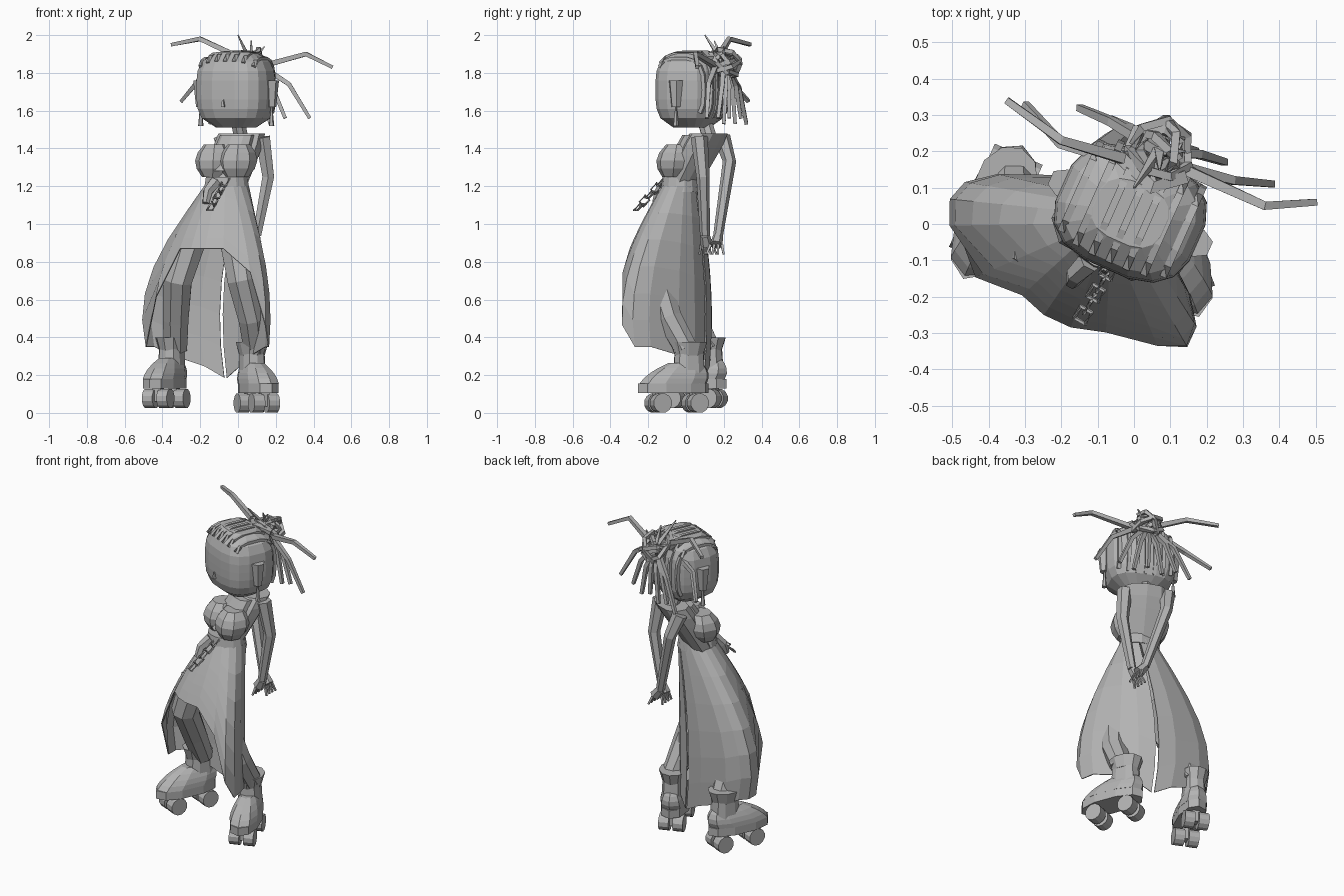
import bpy
from math import sin, cos, pi, radians, copysign
from mathutils import Vector as V, Matrix

cube = bpy.data.objects.get("Cube")
if cube:
    bpy.data.objects.remove(cube, do_unlink=True)

grey = bpy.data.materials.new("matte_grey")
grey.use_nodes = True
grey.diffuse_color = (0.45, 0.45, 0.45, 1)
grey.node_tree.nodes["Principled BSDF"].inputs["Base Color"].default_value = grey.diffuse_color


def make(name, verts, faces):
    mesh = bpy.data.meshes.new(name)
    mesh.from_pydata([tuple(v) for v in verts], [], faces)
    mesh.materials.append(grey)
    obj = bpy.data.objects.new(name, mesh)
    bpy.context.collection.objects.link(obj)
    return obj


def bridge(name, rings, loop=False):
    """Skin equal rings of points; ends are capped unless looped."""
    sides, count = len(rings[0]), len(rings)
    faces = []
    for j in range(count if loop else count - 1):
        a, b = j * sides, (j + 1) % count * sides
        for i in range(sides):
            k = (i + 1) % sides
            faces.append((a + i, a + k, b + k, b + i))
    if not loop:
        faces.append(tuple(reversed(range(sides))))
        faces.append(tuple(range((count - 1) * sides, count * sides)))
    return make(name, [p for ring in rings for p in ring], faces)


def boxy(value, power):
    return copysign(abs(value) ** power, value)


def circle(sides, power=1.0):
    angles = [2 * pi * (i + 0.5) / sides for i in range(sides)]
    return [(boxy(cos(a), power), boxy(sin(a), power)) for a in angles]


def straight(t):
    return 1


def body(name, low, high, width, depth, shape=straight, steps=1, sides=10, power=0.8, turn=0):
    """Flat rings stacked along a spine, scaled by shape(t)."""
    rotate = Matrix.Rotation(radians(turn), 3, "Z")
    rings = []
    for j in range(steps + 1):
        t = j / steps
        centre, s = V(low).lerp(V(high), t), shape(t)
        rings.append([centre + rotate @ V((width * s * c, depth * s * d, 0)) for c, d in circle(sides, power)])
    return bridge(name, rings)


def tube(name, points, start, end=None, sides=6, loop=False):
    """Bent limb of given thickness, tapering from start to end."""
    pts = [V(p) for p in points]
    end = start if end is None else end
    last = len(pts) - 1
    rings = []
    for k, p in enumerate(pts):
        ahead, behind = (pts[k - last], pts[k - 1]) if loop else (pts[min(k + 1, last)], pts[max(k - 1, 0)])
        d = (ahead - behind).normalized()
        u = d.cross(V((0, 1, 0)) if abs(d.y) < 0.8 else V((1, 0, 0))).normalized()
        w = d.cross(u)
        r = start + (end - start) * k / last
        rings.append([p + r * (u * c + w * s) for c, s in circle(sides)])
    return bridge(name, rings, loop)


def place(parts, spot, turn):
    for part in parts:
        part.location = spot
        part.rotation_euler.z = radians(turn)


def rounded(t, power=3.3, least=0.5):
    return max(least, (1 - abs(2 * t - 1) ** power) ** (1 / power))


# Head, turned to its right, with face details
WIDE, DEEP, TALL, MID = 0.205, 0.17, 0.2, 1.71
head = [body("head", (0, 0, MID - TALL), (0, 0, MID + TALL), WIDE, DEEP, rounded, 8, 16, 0.7),
        tube("nose", [(0, -DEEP, 1.66), (0, -DEEP, 1.62)], 0.005, 0.013, 4)]
for side, tag in ((1, "left"), (-1, "right")):
    x = side * WIDE
    head.append(tube(tag + "_ear", [(x, 0, 1.62), (x, 0, 1.76)], 0.025, 0.04))
    head.append(tube(tag + "_earring", [(x, 0, 1.62), (x, 0, 1.52)], 0.005, 0.015, 5))

# Braided rows following the scalp from brow to nape
for k in range(-3, 4):
    x = k * WIDE / 4
    s = (1 - abs(x / WIDE) ** 3) ** (1 / 3)
    arc = [radians(a) for a in range(-140, 41, 20)]
    path = [(x, s * DEEP * boxy(cos(a), 0.7), MID - s * TALL * boxy(sin(a), 0.7)) for a in arc]
    head.append(tube("braid_row", path, 0.014, sides=4))
place(head, (-0.01, 0.03, 0), -24)

# Knotted bun made of tilted loops, with a wrap in front
bun = V((0.07, 0.2, 1.85))
for k in range(7):
    tilt = Matrix.Rotation(k * 0.9, 3, "Z") @ Matrix.Rotation(0.3 + k * 0.15, 3, "X")
    r = 0.09 if k % 2 else 0.065
    tube("bun_loop", [bun + tilt @ V((r * c, r * s, 0)) for c, s in circle(7)], 0.016, sides=4, loop=True)
tube("bun_wrap", [(-0.04, 0.19, 1.87), (0.05, 0.1, 1.9), (0.14, 0.13, 1.87)], 0.025, sides=4)


def lock(root, bend, tip, thin=0.013):
    tube("hair_lock", [root, bend, tip], 0.02, thin, 4)


# Long side locks, hanging back locks and short spikes
lock((-0.03, 0.18, 1.9), (-0.2, 0.23, 1.98), (-0.35, 0.34, 1.95))
lock((0, 0.16, 1.86), (-0.2, 0.22, 1.77), (-0.3, 0.33, 1.65))
lock((0.14, 0.15, 1.84), (0.36, 0.05, 1.9), (0.5, 0.06, 1.83))
lock((0.12, 0.16, 1.84), (0.27, 0.12, 1.74), (0.38, 0.11, 1.56))
for k in range(6):
    tip = V((-0.15 + 0.08 * k, 0.32 - 0.03 * k, 1.53 + 0.03 * (k % 2)))
    lock(bun, bun.lerp(tip, 0.6) + V((0, 0.01, 0.06)), tip)
for k in range(3):
    tip = V((0.07 * k, 0.1 + 0.05 * k, 2 - 0.03 * k))
    lock(bun, bun.lerp(tip, 0.5), tip, 0.004)

# Neck, torso and bust, twisted to the right
TWIST = -28
tube("neck", [(0.02, 0.13, 1.44), (0, 0.1, 1.54)], 0.04, sides=8)
body("torso", (-0.07, -0.03, 1.18), (0.02, 0.12, 1.48), 0.13, 0.085,
     lambda t: 0.85 + 0.25 * t - 0.12 * t ** 8, 5, turn=TWIST)
body("upper_chest", (-0.06, -0.03, 1.28), (0, 0.06, 1.47), 0.13, 0.09,
     lambda t: 0.9 - 0.15 * t, 2, turn=TWIST)
for tag, x, y in (("left", 0.005, -0.055), ("right", -0.12, 0.01)):
    body(tag + "_breast", (x - 0.01, y - 0.01, 1.25), (x, y + 0.01, 1.42), 0.1, 0.1,
         lambda t: rounded(t, 2.2, 0.6), 4, 8, 0.9, TWIST)

# Arms crossed behind the back, with fingers
arms = {"left": [(0.13, 0.07, 1.46), (0.16, 0.09, 1.25), (0.1, 0.1, 0.94)],
        "right": [(-0.09, 0.19, 1.46), (-0.05, 0.23, 1.33), (0.06, 0.17, 0.94)]}
for tag, path in arms.items():
    tube(tag + "_arm", path, 0.045, 0.026)
    wrist = V(path[2])
    palm = wrist + V((-0.03, 0.01, -0.05) if tag == "left" else (0.04, -0.01, -0.05))
    tube(tag + "_hand", [wrist, palm], 0.026, 0.034)
    for k in range(4):
        root = palm + V((0, 0.02 * (k - 1.5), 0))
        tube(tag + "_finger", [root, root + (palm - wrist) * 0.6 + V((0, 0.01 * (k - 1.5), -0.02))], 0.01, 0.007, 4)

# Skirt: sheared boxy bell, arched open in front and slit behind
WAIST, COLUMNS, ROWS, SLIT, FRONT = 1.2, 17, 6, 55, 120
verts, faces = [], []
for i in range(COLUMNS + 1):
    swing = 2 + 356 * i / COLUMNS
    a = radians(SLIT - swing)
    from_front = abs(swing - SLIT - FRONT)
    from_slit = min(swing, 360 - swing)
    arch = max(0.35, 0.87 - max(0, from_front - 38) / 75)
    hem = min(arch, 0.18 + from_slit / 350) if from_slit < 60 else arch
    inner = V((-0.06 + 0.12 * cos(a), -0.03 + 0.1 * sin(a), 0))
    y = 0.26 * boxy(sin(a), 0.7)
    outer = V((-0.17 + 0.29 * boxy(cos(a), 0.7) - 0.5 * y, y - 0.12, 0))
    for j in range(ROWS + 1):
        z = WAIST + (hem - WAIST) * j / ROWS
        p = inner.lerp(outer, sin((WAIST - z) / 0.7 * pi / 2))
        verts.append((p.x, p.y, z))
for i in range(COLUMNS):
    for j in range(ROWS):
        a = i * (ROWS + 1) + j
        b = a + ROWS + 1
        faces.append((a, b, b + 1, a + 1))
skirt = make("skirt", verts, faces)
skirt.modifiers.new("cloth_thickness", "SOLIDIFY").thickness = 0.006

# Waistband with knot and hanging chain
body("waistband", (-0.06, -0.03, 1.17), (-0.06, -0.03, 1.25), 0.125, 0.105, lambda t: 1 - 0.1 * t, 2, 14, 1)
tube("sash_knot", [(-0.12, -0.1, 1.22), (-0.16, -0.14, 1.17), (-0.17, -0.16, 1.11)], 0.035, 0.02)
top, tip = V((-0.07, -0.13, 1.22)), V((-0.14, -0.25, 1.09))
along = (tip - top).normalized()
across = along.cross(V((0, 0, 1))).normalized()
for k in range(5):
    wide = across.cross(along) if k % 2 else across
    corners = [top.lerp(tip, k / 4) + along * (0.035 * c) + wide * (0.025 * s) for c, s in circle(4)]
    tube("chain_link", corners, 0.007, sides=4, loop=True)

# Legs: hip, knee, calf, ankle
legs = {"left": [(-0.02, -0.1, 0.95), (0.02, -0.15, 0.7), (0.07, -0.09, 0.5), (0.09, 0, 0.34)],
        "right": [(-0.25, -0.06, 0.92), (-0.32, -0.07, 0.7), (-0.33, 0.04, 0.5), (-0.33, 0.12, 0.34)]}
for tag, path in legs.items():
    tube(tag + "_leg", path, 0.09, 0.065, 8)

# Roller boots
for tag, spot, turn in (("left", (0.1, -0.05, -0.015), 21), ("right", (-0.38, 0.05, 0.01), -24)):
    boot = [body(tag + "_sole", (0, -0.02, 0.12), (0, -0.02, 0.17), 0.085, 0.2, power=0.9),
            body(tag + "_shoe", (0, -0.02, 0.17), (0, 0.05, 0.28), 0.085, 0.19, lambda t: 1 - 0.5 * t * t, 4),
            body(tag + "_ankle", (0, 0.07, 0.17), (0, 0.07, 0.36), 0.07, 0.09, lambda t: 1 - 0.15 * t, 2),
            body(tag + "_cuff", (0, 0.07, 0.32), (0, 0.07, 0.39), 0.065, 0.08, lambda t: 1 + 0.3 * t, 2, 10, 1)]
    for y in (-0.105, 0.105):
        boot.append(body(tag + "_truck", (0, y, 0.05), (0, y, 0.13), 0.03, 0.03, sides=4))
        for x in (-0.042, 0.042):
            boot.append(tube(tag + "_wheel", [(x - 0.03, y, 0.067), (x + 0.03, y, 0.067)], 0.052, sides=12))
    place(boot, spot, turn)
